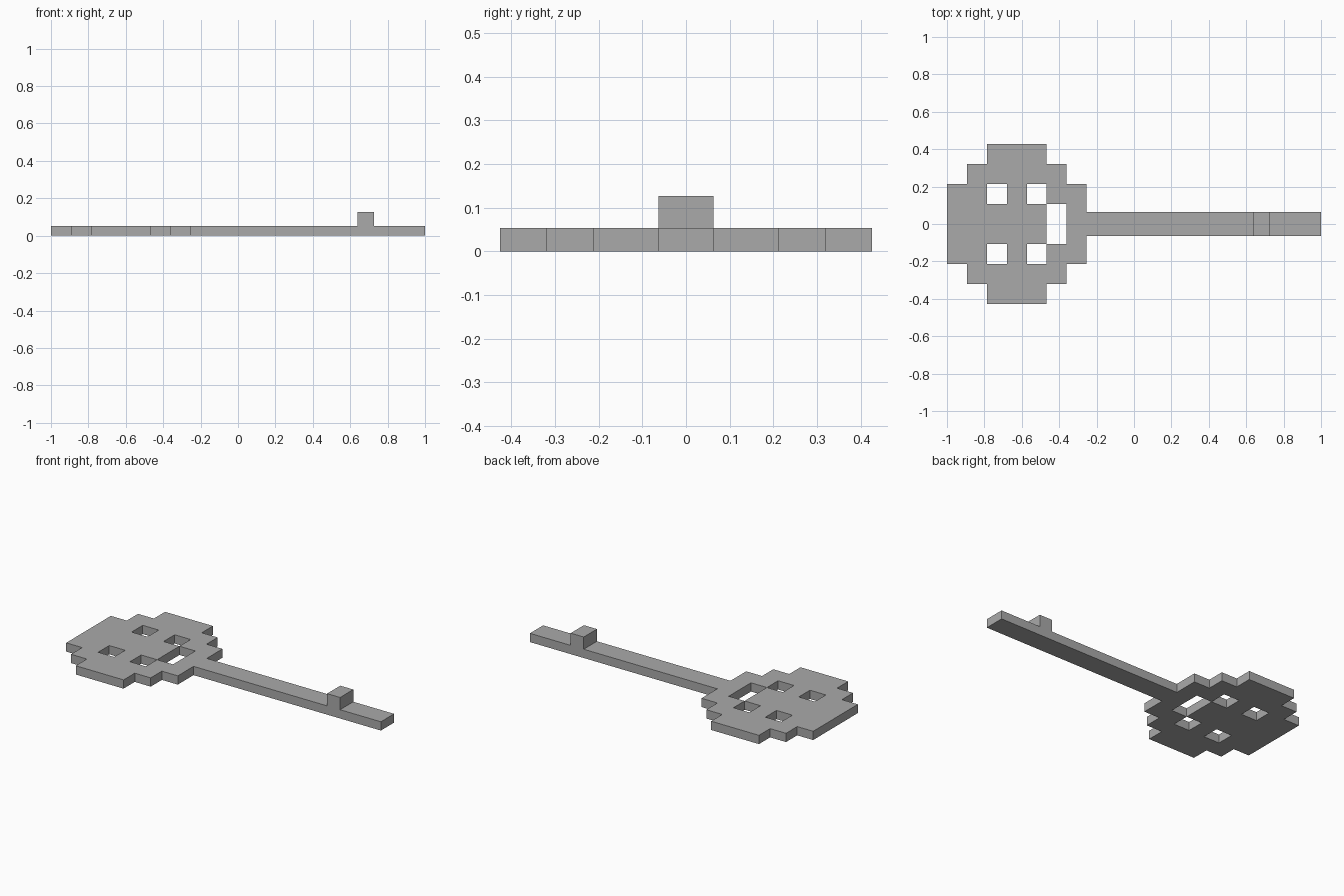
import bpy, bmesh
from mathutils import Vector

cube = bpy.data.objects.get("Cube")
if cube:
    bpy.data.objects.remove(cube, do_unlink=True)

CELL = 0.32 / 3
THICK = 0.053
SHAFT_Y = 0.063

grey = bpy.data.materials.new("plain_grey")
grey.use_nodes = True
grey.diffuse_color = (0.4, 0.4, 0.4, 1)
grey.node_tree.nodes["Principled BSDF"].inputs["Base Color"].default_value = (0.4, 0.4, 0.4, 1)


def add_object(name, bm):
    bmesh.ops.recalc_face_normals(bm, faces=bm.faces)
    mesh = bpy.data.meshes.new(name)
    bm.to_mesh(mesh)
    bm.free()
    mesh.materials.append(grey)
    obj = bpy.data.objects.new(name, mesh)
    bpy.context.collection.objects.link(obj)
    return obj


def add_box(name, low, high):
    bm = bmesh.new()
    bmesh.ops.create_cube(bm, size=1)
    low, high = Vector(low), Vector(high)
    for v in bm.verts:
        v.co = (low + high) / 2 + v.co * (high - low)
    return add_object(name, bm)


# Key head: half of the stepped plate, outer row first, mirrored across y
half = ["..###..",
        ".#####.",
        "##.#.##",
        "#####.#"]
rows = half + half[::-1]
bm = bmesh.new()
for r, row in enumerate(rows):
    for c, mark in enumerate(row):
        if mark == "#":
            x, y = -1 + c * CELL, (4 - r) * CELL
            bm.faces.new([bm.verts.new((x + i * CELL, y - j * CELL, 0))
                          for i, j in ((0, 0), (0, 1), (1, 1), (1, 0))])
bmesh.ops.remove_doubles(bm, verts=bm.verts, dist=0.001)
plate = bmesh.ops.extrude_face_region(bm, geom=bm.faces[:], use_keep_orig=True)
for v in plate["geom"]:
    if isinstance(v, bmesh.types.BMVert):
        v.co.z = THICK
add_object("key_head", bm)

# Shaft and the single tooth standing on it
add_box("key_shaft", (-1 + 7 * CELL, -SHAFT_Y, 0), (1, SHAFT_Y, THICK))
add_box("key_tooth", (0.64, -SHAFT_Y, THICK), (0.727, SHAFT_Y, 0.127))
